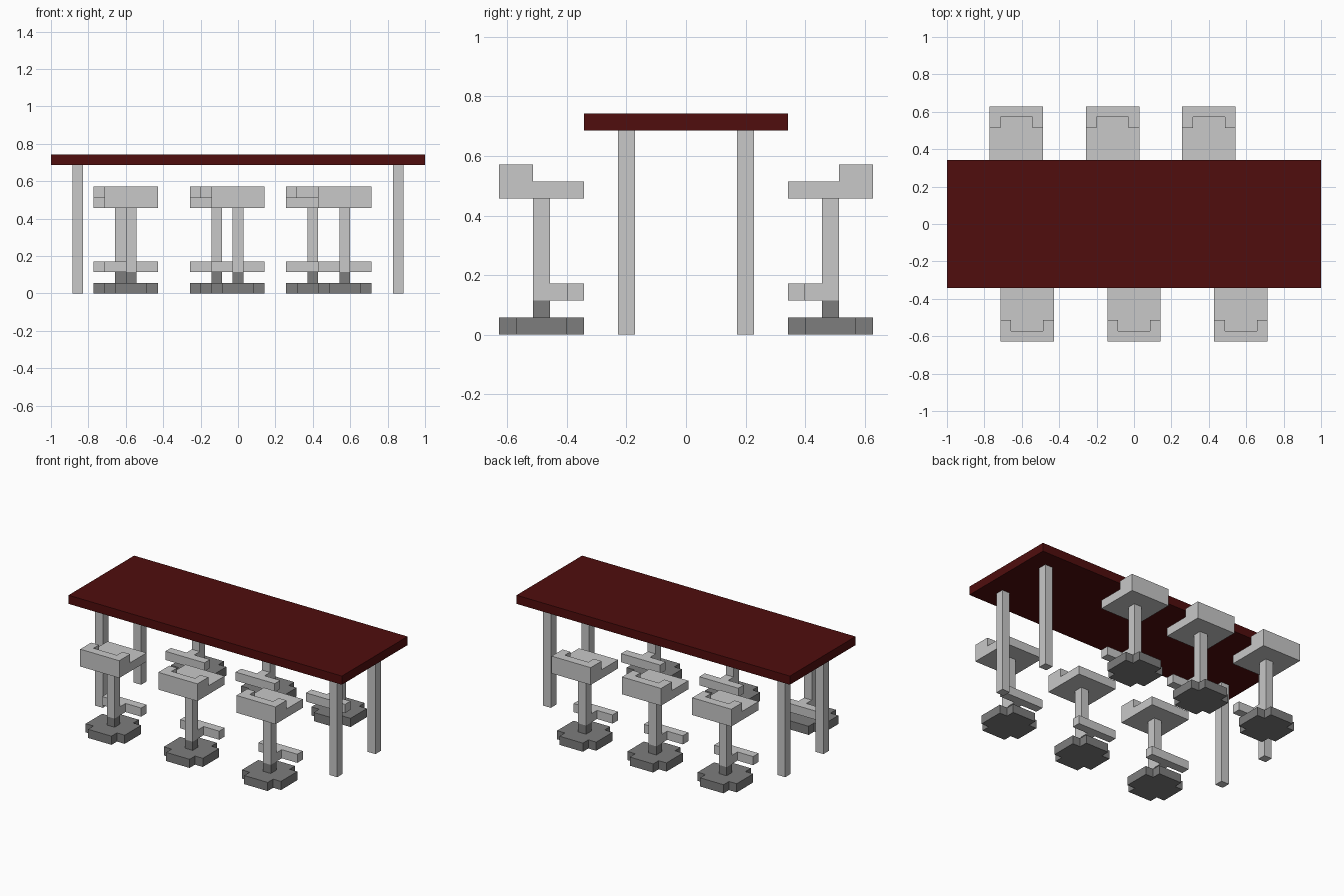
import bpy
import bmesh

if "Cube" in bpy.data.objects:
    bpy.data.objects.remove(bpy.data.objects["Cube"])

U = 2 / 35  # block size: the table is 35 blocks long


def material(name, rgb):
    m = bpy.data.materials.new(name)
    m.diffuse_color = (*rgb, 1)
    m.use_nodes = True
    m.node_tree.nodes["Principled BSDF"].inputs["Base Color"].default_value = m.diffuse_color
    return m


LIGHT = material("light grey", (0.58, 0.58, 0.58))
DARK = material("dark grey", (0.205, 0.205, 0.205))
RED = material("dark red", (0.08, 0.004, 0.004))


def prism(name, outline, z0, z1, mat, cx=0, cy=0, flip=1):
    """Extrude a flat outline (in blocks) upward; flip=-1 mirrors it in y."""
    bm = bmesh.new()
    verts = [bm.verts.new(((cx + x) * U, (cy + y) * flip * U, z0 * U)) for x, y in outline]
    face = bm.faces.new(verts)
    ext = bmesh.ops.extrude_face_region(bm, geom=[face])
    top = [g for g in ext["geom"] if isinstance(g, bmesh.types.BMVert)]
    bmesh.ops.translate(bm, verts=top, vec=(0, 0, (z1 - z0) * U))
    bmesh.ops.recalc_face_normals(bm, faces=bm.faces)
    mesh = bpy.data.meshes.new(name)
    bm.to_mesh(mesh)
    bm.free()
    mesh.materials.append(mat)
    ob = bpy.data.objects.new(name, mesh)
    bpy.context.collection.objects.link(ob)
    return ob


def rect(x0, y0, x1, y1):
    return [(x0, y0), (x1, y0), (x1, y1), (x0, y1)]


POST = rect(-0.5, -0.5, 0.5, 0.5)
# Square with its corner blocks missing
BASE = [(-1.5, -2.5), (1.5, -2.5), (1.5, -1.5), (2.5, -1.5), (2.5, 1.5), (1.5, 1.5),
        (1.5, 2.5), (-1.5, 2.5), (-1.5, 1.5), (-2.5, 1.5), (-2.5, -1.5), (-1.5, -1.5)]
# U-shaped low back, open towards the table
BACK = [(-2.5, -2.5), (2.5, -2.5), (2.5, -0.5), (1.5, -0.5),
        (1.5, -1.5), (-1.5, -1.5), (-1.5, -0.5), (-2.5, -0.5)]
# T-shaped footrest: short arm and cross bar
FOOTREST = [(-0.5, 0.5), (0.5, 0.5), (0.5, 1.5), (2.5, 1.5),
            (2.5, 2.5), (-2.5, 2.5), (-2.5, 1.5), (-0.5, 1.5)]


def stool(cx, flip):
    place = dict(cx=cx, cy=-8.5, flip=flip)
    prism("stool_base", BASE, 0, 1, DARK, **place)
    prism("stool_lower_post", POST, 1, 2, DARK, **place)
    prism("stool_upper_post", POST, 2, 8, LIGHT, **place)
    prism("stool_footrest", FOOTREST, 2, 3, LIGHT, **place)
    prism("stool_seat", rect(-2.5, -2.5, 2.5, 2.5), 8, 9, LIGHT, **place)
    prism("stool_back", BACK, 9, 10, LIGHT, **place)


# Table
prism("table_top", rect(-17.5, -6, 17.5, 6), 12, 13, RED)
for x in (-15, 15):
    for y in (-3.5, 3.5):
        prism("table_leg", POST, 0, 12, LIGHT, cx=x, cy=y)

# Front row, then back row of stools
for x in (-10, 0, 10):
    stool(x, 1)
for x in (-11, -2, 7):
    stool(x, -1)
